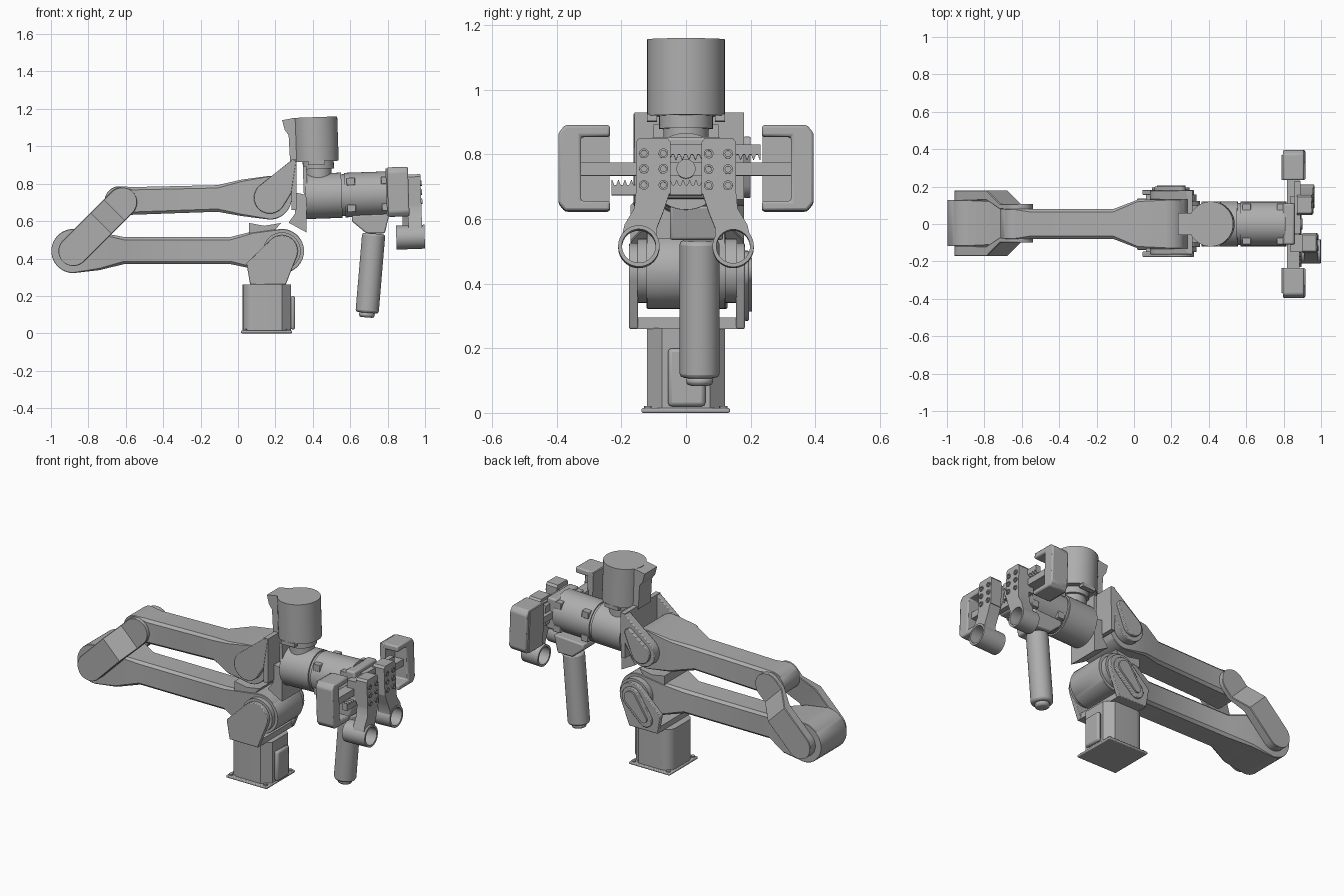
import bpy, bmesh, math
from mathutils import Matrix, Vector

if "Cube" in bpy.data.objects:
    bpy.data.objects.remove(bpy.data.objects["Cube"])

GREY = (0.42, 0.42, 0.42, 1)
grey = bpy.data.materials.new("machine grey")
grey.use_nodes = True
grey.diffuse_color = GREY
grey.node_tree.nodes["Principled BSDF"].inputs["Base Color"].default_value = GREY

# the wrist and gripper lean up slightly about this pivot
PIVOT = Vector((0.6, 0, 0.74))
LEAN = Matrix.Translation(PIVOT) @ Matrix.Rotation(math.radians(-2), 4, 'Y') @ Matrix.Translation(-PIVOT)
made = []


def finish(name, bm, lean=False, bevel=0):
    bmesh.ops.recalc_face_normals(bm, faces=bm.faces)
    if lean:
        bm.transform(LEAN)
    me = bpy.data.meshes.new(name)
    bm.to_mesh(me)
    bm.free()
    me.materials.append(grey)
    ob = bpy.data.objects.new(name, me)
    bpy.context.collection.objects.link(ob)
    if bevel:
        m = ob.modifiers.new("bevel", 'BEVEL')
        m.width, m.segments, m.limit_method = bevel, 2, 'ANGLE'
    made.append(ob)
    return ob


def place(axis, u, v, a):
    return {'x': (a, u, v), 'y': (u, a, v), 'z': (u, v, a)}[axis]


def prism(name, pts, axis, a, b, lean=False, bevel=0):
    """Extrude a flat outline along an axis from a to b."""
    bm = bmesh.new()
    lo, hi = ([bm.verts.new(place(axis, u, v, t)) for u, v in pts] for t in (a, b))
    n = len(pts)
    bm.faces.new(lo)
    bm.faces.new(hi)
    for i in range(n):
        bm.faces.new((lo[i], lo[(i + 1) % n], hi[(i + 1) % n], hi[i]))
    return finish(name, bm, lean, bevel)


def arc(cx, cy, r, a0=0, a1=360, n=32):
    k = n if a1 - a0 == 360 else n + 1
    return [(cx + r * math.cos(math.radians(a0 + (a1 - a0) * i / n)),
             cy + r * math.sin(math.radians(a0 + (a1 - a0) * i / n))) for i in range(k)]


def hull(pts):
    pts = sorted(set(pts))
    def half(seq):
        out = []
        for p in seq:
            while len(out) > 1 and ((out[-1][0] - out[-2][0]) * (p[1] - out[-2][1])
                                    - (out[-1][1] - out[-2][1]) * (p[0] - out[-2][0])) <= 0:
                out.pop()
            out.append(p)
        return out[:-1]
    return half(pts) + half(pts[::-1])


def box(name, x, y, z, lean=False, bevel=0):
    return prism(name, [(x[0], y[0]), (x[1], y[0]), (x[1], y[1]), (x[0], y[1])], 'z', *z, lean, bevel)


def tube(name, axis, cu, cv, r, ri, a, b, lean=False, n=32):
    bm = bmesh.new()
    rings = [[bm.verts.new(place(axis, u, v, t)) for u, v in arc(cu, cv, rr, n=n)]
             for rr, t in ((r, a), (r, b), (ri, b), (ri, a))]
    for k in range(4):
        p, q = rings[k], rings[(k + 1) % 4]
        for i in range(n):
            bm.faces.new((p[i], p[(i + 1) % n], q[(i + 1) % n], q[i]))
    return finish(name, bm, lean)


def loft(name, stations, matrix=None):
    """Skin chamfered box sections (x, z low, z high, y low, y high, chamfer)."""
    bm = bmesh.new()
    rings = []
    for x, z0, z1, y0, y1, c in stations:
        c = max(min(c, (z1 - z0) / 3), 0.0005)
        sec = [(y0 + c, z0), (y1 - c, z0), (y1, z0 + c), (y1, z1 - c),
               (y1 - c, z1), (y0 + c, z1), (y0, z1 - c), (y0, z0 + c)]
        rings.append([bm.verts.new((x, y, z)) for y, z in sec])
    for p, q in zip(rings, rings[1:]):
        for i in range(8):
            bm.faces.new((p[i], p[(i + 1) % 8], q[(i + 1) % 8], q[i]))
    bm.faces.new(rings[0])
    bm.faces.new(rings[-1])
    if matrix:
        bm.transform(matrix)
    return finish(name, bm)


def round_end(cx, cz, r, y0, y1, side, n=12, c=0.003):
    """Stations of a half drum; side -1 opens an arm, +1 closes it."""
    out = []
    for i in range(n + 1):
        a = math.radians(2 + 88 * i / n)
        out.append((cx + side * r * math.cos(a), cz - r * math.sin(a), cz + r * math.sin(a), y0, y1, c))
    return out if side < 0 else out[::-1]


# base
box("base_flange", (0.016, 0.289), (-0.138, 0.136), (0, 0.015), bevel=0.005)
prism("base_body", hull(arc(0.085, -0.06, 0.06, n=24) + arc(0.085, 0.06, 0.06, n=24)
      + [(0.235, -0.12), (0.235, 0.12), (0.283, -0.075), (0.283, 0.075)]), 'z', 0.015, 0.262)
box("base_panel", (0.28, 0.306), (-0.056, 0.06), (0.02, 0.2), bevel=0.012)
for sx in (0.036, 0.269):
    for sy in (-0.118, 0.116):
        prism("base_bolt", arc(sx, sy, 0.012, n=12), 'z', 0.01, 0.022)

# shoulder yoke
SH = (0.235, 0.44)
cheek = hull(arc(*SH, 0.085) + [(0.045, 0.375), (0.065, 0.26), (0.255, 0.26)])
prism("shoulder_cheek_front", cheek, 'y', -0.176, -0.148, bevel=0.004)
prism("shoulder_cheek_back", cheek, 'y', 0.155, 0.182, bevel=0.004)
prism("shoulder_cover", hull(arc(*SH, 0.062) + arc(0.14, 0.33, 0.045)), 'y', 0.18, 0.195, bevel=0.004)
prism("shoulder_cover_rib", hull(arc(*SH, 0.04) + arc(0.145, 0.335, 0.022)), 'y', 0.19, 0.205)
box("shoulder_floor", (0.065, 0.255), (-0.17, 0.175), (0.26, 0.295))
prism("shoulder_axle", arc(*SH, 0.1), 'y', -0.15, 0.158)
prism("shoulder_flap", [(0.06, 0.59), (0.14, 0.575), (0.23, 0.59), (0.2, 0.555), (0.06, 0.535)], 'y', -0.12, 0.12)

# lower arm
lower = round_end(-0.88, 0.44, 0.118, -0.118, 0.128, -1)
lower += [(-0.74, 0.338, 0.54, -0.118, 0.128, 0.01), (-0.61, 0.37, 0.515, -0.08, 0.08, 0.015),
          (-0.04, 0.37, 0.515, -0.08, 0.08, 0.015), (0.08, 0.345, 0.545, -0.122, 0.122, 0.01)]
lower += round_end(*SH, 0.118, -0.122, 0.122, 1)
loft("lower_arm", lower)

# elbow link: two cheeks that bend inward at the top
turn = Matrix.Translation((-0.88, 0, 0.44)) @ Matrix.Rotation(math.radians(-45), 4, 'Y')
for label, s, off in (("front", -1, 0), ("back", 1, 0.008)):
    def span(a, b):
        return sorted((s * (a + off), s * (b + off)))
    wide, slim = span(0.118, 0.172), span(0.07, 0.1)
    link = round_end(0, 0, 0.08, *wide, -1) + [(0.21, -0.08, 0.08, *wide, 0.004), (0.31, -0.08, 0.08, *slim, 0.004)]
    loft("elbow_cheek_" + label, link + round_end(0.368, 0, 0.08, *slim, 1), turn)

# upper arm
WR = (0.17, 0.725)
upper = round_end(-0.635, 0.708, 0.078, -0.08, 0.08, -1)
upper += [(-0.56, 0.634, 0.782, -0.08, 0.08, 0.015), (-0.11, 0.65, 0.792, -0.08, 0.08, 0.015),
          (0.02, 0.627, 0.822, -0.13, 0.13, 0.01)]
upper += round_end(*WR, 0.117, -0.13, 0.13, 1)
loft("upper_arm", upper)

# wrist yoke
plate = hull(arc(*WR, 0.085) + [(0.285, 0.925), (0.312, 0.928), (0.285, 0.75)])
prism("wrist_cheek_front", plate, 'y', -0.162, -0.13, bevel=0.004)
prism("wrist_cheek_back", plate, 'y', 0.13, 0.18, bevel=0.004)
prism("wrist_cover", hull(arc(*WR, 0.06) + arc(0.25, 0.83, 0.025)), 'y', 0.178, 0.2, bevel=0.004)
prism("wrist_back_plate", [(0.285, 0.93), (0.314, 0.93), (0.312, 0.66), (0.285, 0.66)], 'y', -0.16, 0.18)
prism("wrist_flange", [(0.295, 0.755), (0.365, 0.74), (0.365, 0.54), (0.27, 0.592), (0.305, 0.64)], 'y', -0.1, 0.1)

# upright motor
prism("motor_can", arc(0.425, 0, 0.12, n=48), 'z', 0.925, 1.162, True)
prism("motor_connector", [(0.25, 1.152), (0.32, 1.162), (0.32, 0.925), (0.285, 0.925), (0.282, 1.07), (0.262, 1.1)],
      'y', -0.06, 0.06, True)
prism("motor_neck", arc(0.435, 0, 0.083), 'z', 0.885, 0.93, True)
prism("motor_seat", arc(0.435, 0, 0.07), 'z', 0.82, 0.89, True)
box("motor_bracket", (0.352, 0.372), (-0.1, 0.1), (0.7, 0.9), True)
for s in (-1, 1):
    box("motor_foot", (0.38, 0.47), (s * 0.105 - 0.015, s * 0.105 + 0.015), (0.908, 0.93), True)

# wrist drum along x
prism("wrist_drum_rear", arc(0, 0.74, 0.121, n=48), 'x', 0.362, 0.555, True)
prism("wrist_drum_gap", arc(0, 0.74, 0.112, n=48), 'x', 0.55, 0.6, True)
prism("wrist_drum_front", arc(0, 0.74, 0.119, n=48), 'x', 0.56 + 0.01, 0.815, True)
for deg in (40, 140, 220, 320):
    cy, cz = 0.112 * math.cos(math.radians(deg)), 0.74 + 0.112 * math.sin(math.radians(deg))
    for x in (0.605, 0.79):
        box("drum_lug", (x - 0.023, x + 0.023), (cy - 0.024, cy + 0.024), (cz - 0.02, cz + 0.02), True, 0.003)

# handle
prism("handle_mount", [(0.61, 0.63), (0.81, 0.64), (0.785, 0.535), (0.685, 0.535), (0.61, 0.598)], 'y', -0.05, 0.115, bevel=0.008)
tilt = Matrix.Translation((0.688, 0.042, 0.085)) @ Matrix.Rotation(math.radians(4.8), 4, 'Y')
for name, r, z0, z1 in (("handle_grip", 0.062, 0.025, 0.45), ("handle_cap", 0.042, 0, 0.03)):
    ob = prism(name, arc(0, 0, r), 'z', z0, z1, bevel=0.012)
    ob.data.transform(tilt)

# gripper rail, gear housing, racks
box("gripper_housing", (0.8, 0.862), (-0.11, 0.11), (0.655, 0.845), True, 0.01)
box("gripper_rail", (0.82, 0.885), (-0.325, 0.325), (0.725, 0.765), True)
prism("pinion", arc(0, 0.745, 0.03, n=16), 'x', 0.86, 0.9, True)


def rack(name, s):
    teeth, y = [], -0.05
    while y < 0.22:
        teeth += [(y, 0.032), (y + 0.006, 0.047), (y + 0.012, 0.047), (y + 0.018, 0.032)]
        y += 0.02
    pts = [(-0.05, 0.078)] + teeth + [(0.23, 0.032), (0.23, 0.078)]
    if s < 0:
        pts = [(-u, -v) for u, v in pts]
    pts = [(u, 0.742 + v) for u, v in pts]
    prism(name, pts, 'x', 0.862, 0.892, True)


rack("upper_rack", 1)
rack("lower_rack", -1)

# end brackets, fingers and rings on both sides
for label, s, p0, p1, r0, r1 in (("front", -1, 0.905, 0.978, 0.838, 0.99), ("back", 1, 0.875, 0.952, 0.842, 0.955)):
    def flip(pts):
        return [(s * u, v) for u, v in pts]
    prism("end_bracket_" + label, flip([(0.235, 0.615), (0.375, 0.615), (0.395, 0.64), (0.395, 0.855),
          (0.375, 0.88), (0.235, 0.88), (0.235, 0.845), (0.325, 0.845), (0.325, 0.645), (0.235, 0.645)]),
          'x', 0.8, 0.913, True, 0.008)
    prism("end_bracket_web_" + label, flip([(0.236, 0.62), (0.37, 0.62), (0.37, 0.875), (0.236, 0.875)]),
          'x', 0.793, 0.83, True)
    prism("finger_plate_" + label, flip([(0.048, 0.665), (0.155, 0.665), (0.155, 0.825), (0.145, 0.838),
          (0.058, 0.838), (0.048, 0.825)]), 'x', p0, p1, True)
    prism("finger_carriage_" + label, flip([(0.055, 0.69), (0.15, 0.69), (0.15, 0.81), (0.055, 0.81)]),
          'x', 0.84, p0 + 0.01, True)
    RC = (0.146, 0.503)
    prism("finger_arm_" + label, flip([(0.155, 0.67), (0.16, 0.62), (0.19, 0.57)] + arc(*RC, 0.058, 15, 165, 14)
          + [(0.09, 0.56), (0.07, 0.61), (0.05, 0.67)]), 'x', p0, p1, True)
    tube("finger_ring_" + label, 'x', s * RC[0], RC[1], 0.064, 0.052, r0, r1, True, 40)
    for y in (0.07, 0.13):
        for z in (0.692, 0.742, 0.79):
            tube("finger_screw", 'x', s * y, z, 0.015, 0.009, p1 - 0.005, p1 + 0.006, True, 14)

# smooth the round faces, keep the edges sharp
bpy.ops.object.select_all(action='DESELECT')
for ob in made:
    ob.select_set(True)
bpy.context.view_layer.objects.active = made[0]
bpy.ops.object.shade_smooth_by_angle(angle=math.radians(30))
